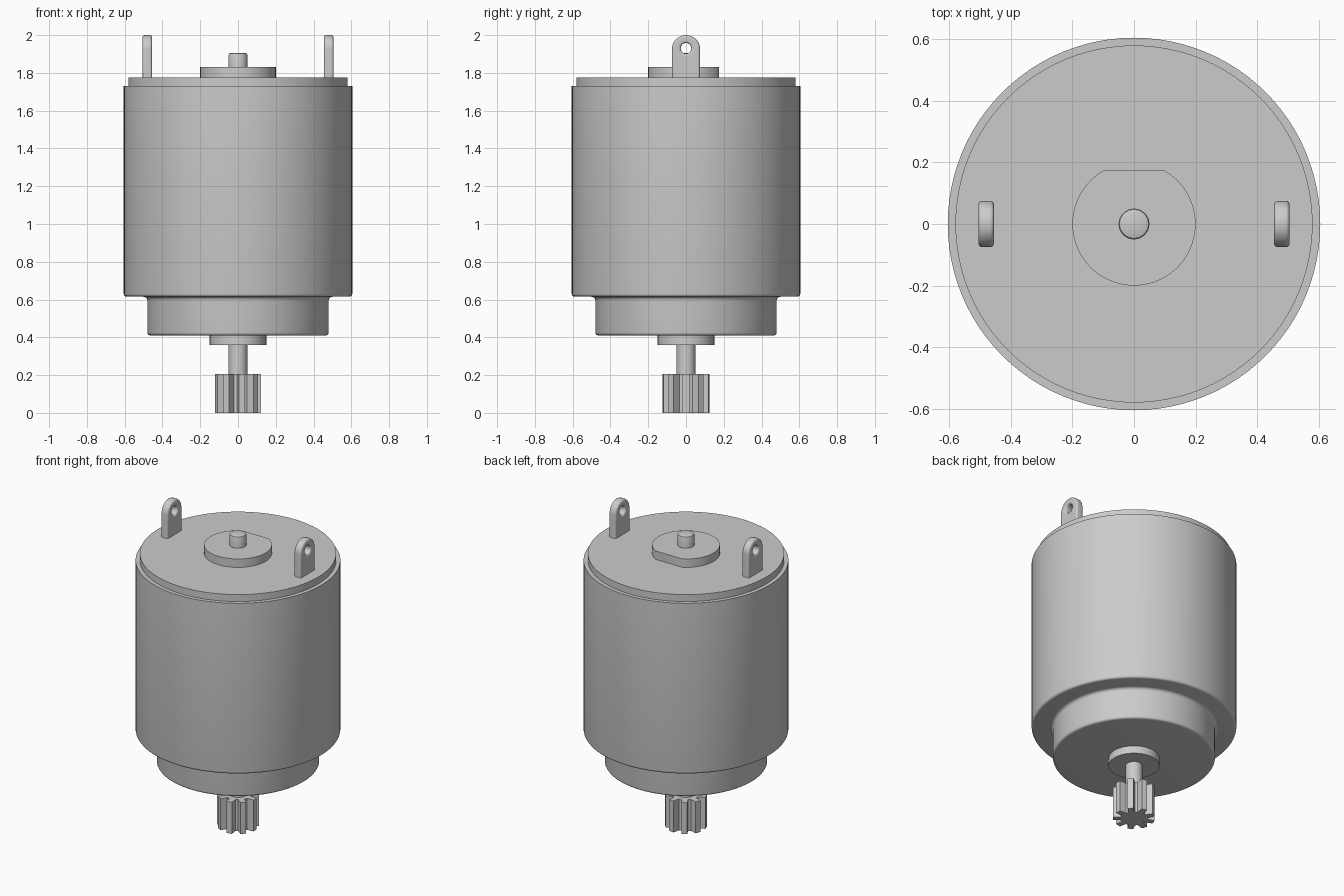
import bpy, bmesh, math

if "Cube" in bpy.data.objects:
    bpy.data.objects.remove(bpy.data.objects["Cube"], do_unlink=True)

steel = bpy.data.materials.new("plain grey")
steel.use_nodes = True
GREY = (0.6, 0.6, 0.6, 1)
steel.diffuse_color = GREY
steel.node_tree.nodes["Principled BSDF"].inputs["Base Color"].default_value = GREY


def finish(name, mesh, angle=35):
    mesh.materials.clear()
    mesh.materials.append(steel)
    obj = bpy.data.objects.new(name, mesh)
    bpy.context.collection.objects.link(obj)
    bpy.ops.object.select_all(action='DESELECT')
    obj.select_set(True)
    bpy.context.view_layer.objects.active = obj
    bpy.ops.object.shade_smooth_by_angle(angle=math.radians(angle))
    return obj


def from_bmesh(name, bm, angle=35):
    bmesh.ops.recalc_face_normals(bm, faces=bm.faces)
    mesh = bpy.data.meshes.new(name)
    bm.to_mesh(mesh)
    bm.free()
    return finish(name, mesh, angle)


def lathe(name, profile, sides=64):
    """Spin an (r, z) profile around z; both ends get flat caps."""
    bm = bmesh.new()
    rings = [[bm.verts.new((r * math.cos(2 * math.pi * i / sides),
                            r * math.sin(2 * math.pi * i / sides), z))
              for i in range(sides)] for r, z in profile]
    for a, b in zip(rings, rings[1:]):
        for i in range(sides):
            j = (i + 1) % sides
            bm.faces.new((a[i], a[j], b[j], b[i]))
    bm.faces.new(rings[0])
    bm.faces.new(rings[-1])
    return from_bmesh(name, bm)


def prism(name, outline, z0, z1, angle=35):
    bm = bmesh.new()
    face = bm.faces.new([bm.verts.new((x, y, z0)) for x, y in outline])
    up = bmesh.ops.extrude_face_region(bm, geom=[face])["geom"]
    for v in up:
        if isinstance(v, bmesh.types.BMVert):
            v.co.z = z1
    return from_bmesh(name, bm, angle)


def arc(cx, cy, r, start, end, n):
    """Points on an arc, angles in degrees."""
    return [(cx + r * math.cos(math.radians(start + (end - start) * i / n)),
             cy + r * math.sin(math.radians(start + (end - start) * i / n)))
            for i in range(n + 1)]


# Can with a stepped nose: rounded rims and an inner fillet
can = [(0.46, 0.41)]
can += arc(0.465, 0.425, 0.015, -90, 0, 4)[1:]
can += arc(0.5, 0.595, 0.02, 180, 90, 5)
can += arc(0.59, 0.63, 0.015, -90, 0, 4)
can += [(0.605, 1.73)]
lathe("motor_can", can, 96)
lathe("end_cap", [(0.58, 1.7), (0.58, 1.775)], 96)

# Front bearing, output shaft and pinion
lathe("lower_bearing", [(0.15, 0.36), (0.15, 0.42)])
lathe("output_shaft", [(0.05, 0.19), (0.05, 0.37)], 32)
TEETH = 9
teeth = []
for k in range(TEETH):
    middle = 2 * math.pi * k / TEETH
    for r, off in ((0.08, -14), (0.124, -8), (0.124, 8), (0.08, 14)):
        a = middle + math.radians(off)
        teeth.append((r * math.cos(a), r * math.sin(a)))
prism("pinion_gear", teeth, 0, 0.205, 10)

# Rear bearing with one flat side, and the shaft end
flat = math.degrees(math.asin(0.175 / 0.2))
prism("upper_bearing", arc(0, 0, 0.2, 180 - flat, 360 + flat, 60), 1.76, 1.83)
lathe("rear_shaft", [(0.05, 1.82), (0.05, 1.895), (0.047, 1.902), (0.04, 1.905)], 32)


# Terminals: round-topped tabs with a hole and softened edges
def terminal(name, x):
    curve = bpy.data.curves.new(name, 'CURVE')
    curve.dimensions = '2D'
    curve.fill_mode = 'BOTH'
    bevel = 0.012
    curve.extrude = 0.025 - bevel
    curve.bevel_depth = bevel
    curve.bevel_resolution = 3
    curve.offset = -bevel
    outer = [(-0.075, 1.75), (0.075, 1.75)] + arc(0, 1.925, 0.075, 0, 180, 24)
    hole = arc(0, 1.93, 0.028, 360, 0, 24)[:-1]
    for points in (outer, hole):
        spline = curve.splines.new('POLY')
        spline.points.add(len(points) - 1)
        for p, (u, v) in zip(spline.points, points):
            p.co = (u, v, 0, 1)
        spline.use_cyclic_u = True
    helper = bpy.data.objects.new(name + "_curve", curve)
    bpy.context.collection.objects.link(helper)
    graph = bpy.context.evaluated_depsgraph_get()
    mesh = bpy.data.meshes.new_from_object(helper.evaluated_get(graph))
    bpy.data.objects.remove(helper, do_unlink=True)
    tab = finish(name, mesh)
    tab.rotation_euler = (math.pi / 2, 0, math.pi / 2)
    tab.location.x = x


terminal("left_terminal", 0.48)
terminal("right_terminal", -0.48)
